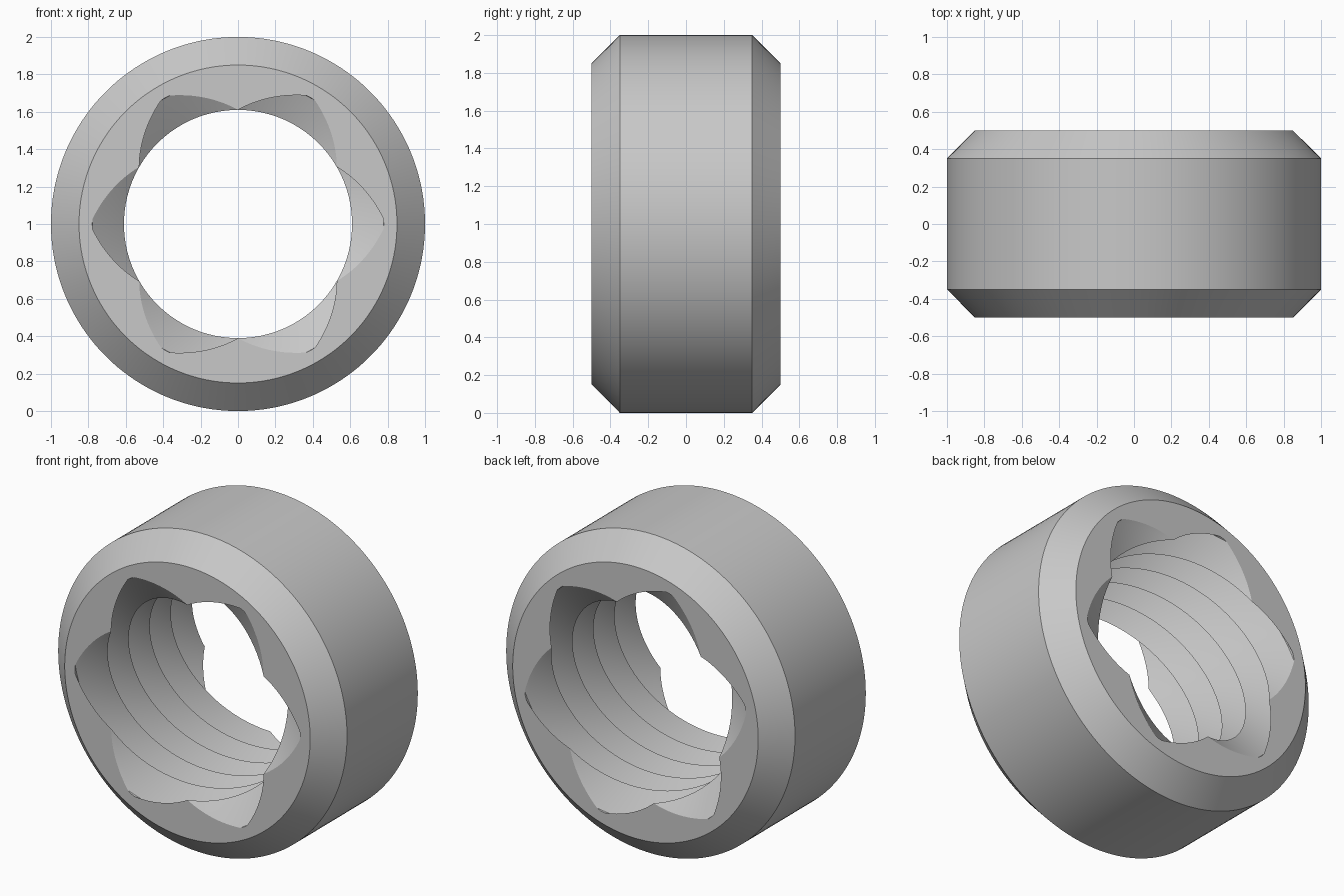
import bpy, bmesh
from math import sin, cos, pi, radians

SEGMENTS = 180
HALF_WIDTH = 0.5
BORE = 0.61
TWIST_STEPS = 72
TWIST_SHIFT = 144                       # total thread twist, in segments
TWIST = 2 * pi * TWIST_SHIFT / SEGMENTS

if "Cube" in bpy.data.objects:
    bpy.data.objects.remove(bpy.data.objects["Cube"])

# Plain grey metal
metal = bpy.data.materials.new("grey_metal")
metal.use_nodes = True
GREY = (0.58, 0.58, 0.58, 1)
metal.diffuse_color = GREY
metal.node_tree.nodes["Principled BSDF"].inputs["Base Color"].default_value = GREY


def circle(radius):
    return lambda angle: radius


def star(angle):
    """Six-start thread section: roots every 60 degrees, sharp crests between."""
    step = pi / 3
    away = abs((angle + step / 2) % step - step / 2)
    return min(BORE + 0.18 * (1 - away / (step / 2)), 0.78)


def add_loop(bm, y, radius, turn=0.0):
    loop = []
    for i in range(SEGMENTS):
        a = 2 * pi * i / SEGMENTS
        r = radius(a)
        loop.append(bm.verts.new((r * cos(a + turn), y, 1 + r * sin(a + turn))))
    return loop


def bridge(bm, first, second, shift=0):
    for i in range(SEGMENTS):
        j = (i + 1) % SEGMENTS
        bm.faces.new((first[i], first[j],
                      second[(j + shift) % SEGMENTS], second[(i + shift) % SEGMENTS]))


bm = bmesh.new()

# Outer barrel with chamfered rims
barrel = [add_loop(bm, y, circle(r)) for y, r in
          ((-HALF_WIDTH, 0.85), (-0.35, 1.0), (0.35, 1.0), (HALF_WIDTH, 0.85))]

# Bore: the star section twisted along the axis as a multi-start thread
bore = [add_loop(bm, HALF_WIDTH * (2 * k / TWIST_STEPS - 1), star, TWIST * k / TWIST_STEPS)
        for k in range(TWIST_STEPS + 1)]

for loops in (barrel, bore):
    for first, second in zip(loops, loops[1:]):
        bridge(bm, first, second)

# Flat front and back faces
bridge(bm, bore[0], barrel[0])
bridge(bm, bore[-1], barrel[-1], TWIST_SHIFT)
bmesh.ops.recalc_face_normals(bm, faces=bm.faces)

mesh = bpy.data.meshes.new("threaded_ring_nut")
bm.to_mesh(mesh)
bm.free()
mesh.materials.append(metal)
nut = bpy.data.objects.new("threaded_ring_nut", mesh)
bpy.context.collection.objects.link(nut)

bpy.ops.object.select_all(action="DESELECT")
nut.select_set(True)
bpy.context.view_layer.objects.active = nut
bpy.ops.object.shade_smooth_by_angle(angle=radians(25))
